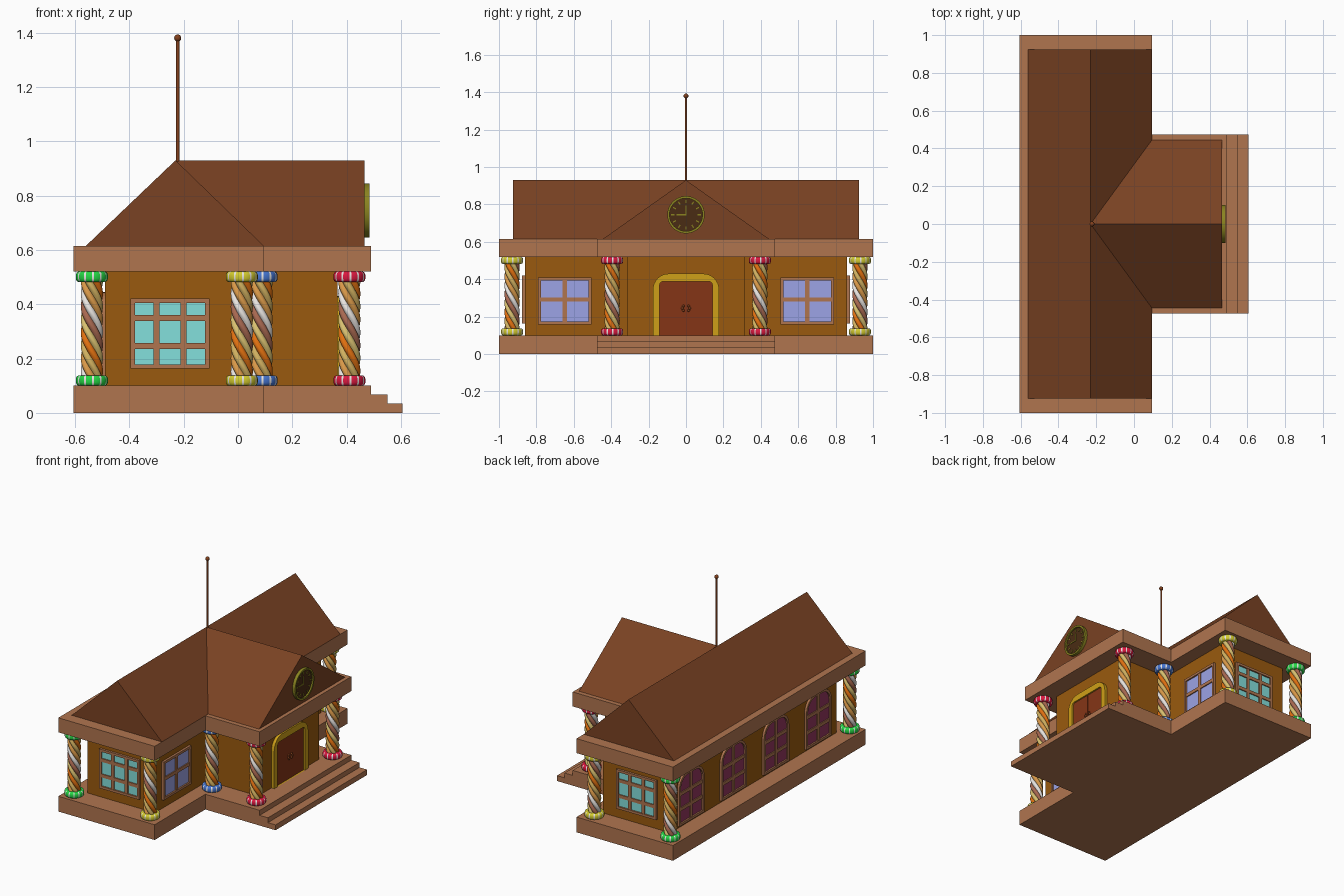
import bpy, bmesh, math
from mathutils import Matrix, Vector

if "Cube" in bpy.data.objects:
    bpy.data.objects.remove(bpy.data.objects["Cube"])


def material(name, hexa):
    m = bpy.data.materials.get(name)
    if not m:
        m = bpy.data.materials.new(name)
        c = [int(hexa[i:i + 2], 16) / 255 for i in (0, 2, 4)]
        m.diffuse_color = [((v + .055) / 1.055) ** 2.4 if v > .04 else v / 12.92 for v in c] + [1]
        m.use_nodes = True
        m.node_tree.nodes["Principled BSDF"].inputs["Base Color"].default_value = m.diffuse_color
    return m


TRIM = material("trim", "b0754f")
WALL = material("wall", "9a5a0e")
ROOF = material("roof", "7a4223")
MAST = material("mast", "83401c")
DOOR = material("door", "853516")
GOLD = material("gold", "cfa018")
DARK = material("dark", "4a2c14")
OLIVE = material("olive", "8a8420")
CYAN = material("cyan_glass", "84e0dc")
LILAC = material("lilac_glass", "9ca4e6")
PLUM = material("plum_glass", "94375f")
WHITE = material("white", "e8e4e0")
STRANDS = [material("orange", "e07010"), material("cream", "d8c070"), material("cocoa", "a86850"),
           WHITE, material("caramel", "d89848"), material("honey", "d0b060")]


def finish(bm, name, mats, matrix=Matrix(), smooth=None):
    bmesh.ops.recalc_face_normals(bm, faces=bm.faces)
    me = bpy.data.meshes.new(name)
    bm.to_mesh(me)
    bm.free()
    me.transform(matrix)
    for m in mats:
        me.materials.append(m)
    ob = bpy.data.objects.new(name, me)
    bpy.context.collection.objects.link(ob)
    if smooth:
        bpy.ops.object.select_all(action='DESELECT')
        ob.select_set(True)
        bpy.context.view_layer.objects.active = ob
        bpy.ops.object.shade_smooth_by_angle(angle=math.radians(smooth))
    return ob


def prism(bm, outline, d0, d1):
    a, b = [[bm.verts.new((u, v, d)) for u, v in outline] for d in (d0, d1)]
    bm.faces.new(a)
    bm.faces.new(b)
    for i in range(len(a)):
        j = (i + 1) % len(a)
        bm.faces.new((a[i], a[j], b[j], b[i]))


def ring(bm, outer, inner, d0, d1):
    loops = [[bm.verts.new((u, v, d)) for u, v in o]
             for o, d in ((outer, d0), (outer, d1), (inner, d1), (inner, d0))]
    n = len(outer)
    for k in range(4):
        p, q = loops[k], loops[(k + 1) % 4]
        for i in range(n):
            j = (i + 1) % n
            bm.faces.new((p[i], p[j], q[j], q[i]))


def slab(name, outline, z0, z1, mat):
    bm = bmesh.new()
    prism(bm, outline, z0, z1)
    return finish(bm, name, [mat])


def rect(u0, v0, u1, v1):
    return [(u0, v0), (u1, v0), (u1, v1), (u0, v1)]


def arch(w, v0, v1, r):
    """Rectangle with rounded top corners, centred on u = 0."""
    if not r:
        return rect(-w, v0, w, v1)
    pts = [(-w, v0), (w, v0)]
    for cx, a0 in ((w - r, 0), (r - w, 90)):
        for k in range(9):
            a = math.radians(a0 + k * 11.25)
            pts.append((cx + r * math.cos(a), v1 - r + r * math.sin(a)))
    return pts


def facing(x, y, angle):
    """Local u = across, v = up, depth = outward, at a wall point."""
    n = Vector((math.cos(angle), math.sin(angle), 0))
    u = Vector((-n.y, n.x, 0))
    m = Matrix((u, Vector((0, 0, 1)), n)).transposed().to_4x4()
    return Matrix.Translation((x, y, 0)) @ m


def window(name, mx, w, v0, v1, r, cols, rows, glass):
    t = 0.016
    bm = bmesh.new()
    ring(bm, arch(w, v0, v1, r), arch(w - t, v0 + t, v1 - t, r and r - t), 0, .015)
    for u in cols:
        prism(bm, rect(u - .011, v0 + t / 2, u + .011, v1 - t / 2), 0, .012)
    for v in rows:
        prism(bm, rect(-w + t / 2, v - .011, w - t / 2, v + .011), 0, .0115)
    finish(bm, name + "_frame", [TRIM], mx)
    bm = bmesh.new()
    prism(bm, arch(w - t / 2, v0 + t / 2, v1 - t / 2, r and r - t / 2), -.005, .005)
    finish(bm, name + "_glass", [glass], mx)


# T-shaped floor, eaves and walls
def tee(x0, x1, x2, yo, yi):
    return [(x0, -yo), (x1, -yo), (x1, -yi), (x2, -yi), (x2, yi), (x1, yi), (x1, yo), (x0, yo)]


foot = tee(-.605, .095, .49, 1, .475)
slab("base", foot, 0, .1, TRIM)
slab("eaves", foot, .52, .615, TRIM)
slab("walls", tee(-.49, 0, .367, .862, .315), .1, .52, WALL)
slab("step_upper", rect(.49, -.475, .55, .475), 0, .067, TRIM)
slab("step_lower", rect(.55, -.475, .605, .475), 0, .035, TRIM)

# Cross-gabled roof
b, t = .615, .93
bm = bmesh.new()
P = [bm.verts.new(p) for p in (
    (-.56, -.925, b), (-.56, .925, b), (-.23, -.925, t), (-.23, .925, t), (.095, -.925, b), (.095, .925, b),
    (-.23, 0, t), (.095, -.445, b), (.095, .445, b), (.465, -.445, b), (.465, .445, b), (.465, 0, t))]
for f in ((0, 2, 6, 3, 1), (0, 4, 2), (1, 3, 5), (2, 4, 7, 6), (3, 6, 8, 5), (6, 7, 9, 11),
          (6, 11, 10, 8), (9, 10, 11), (0, 1, 5, 8, 10, 9, 7, 4)):
    bm.faces.new([P[i] for i in f])
finish(bm, "roof", [ROOF])

# Mast with ball
bm = bmesh.new()
bmesh.ops.create_cone(bm, cap_ends=True, segments=16, radius1=.006, radius2=.006, depth=.47,
                      matrix=Matrix.Translation((-.222, 0, 1.145)))
bmesh.ops.create_uvsphere(bm, u_segments=16, v_segments=10, radius=.013,
                          matrix=Matrix.Translation((-.222, 0, 1.38)))
finish(bm, "mast", [MAST], smooth=40)

# Windows on all sides
for s, side in ((-1, "front"), (1, "rear")):
    window(side + "_end_window", facing(-.25, s * .862, s * math.pi / 2), .145, .163, .421, 0,
           (-.05, .05), (.247, .349), CYAN)
    window(side + "_porch_window", facing(0, s * .648, 0), .143, .158, .41, 0, (0,), (.292,), LILAC)
for i, y in enumerate((-.66, -.22, .22, .66)):
    window(f"back_window_{i + 1}", facing(-.49, y, math.pi), .13, .115, .445, .09, (0,), (.22, .32), PLUM)

# Door with gold surround
mx = facing(.367, 0, 0)
bm = bmesh.new()
ring(bm, arch(.177, .1, .43, .085), arch(.141, .1, .388, 0.02), 0, .02)
finish(bm, "door_surround", [GOLD], mx)
for s in (-1, 1):
    bm = bmesh.new()
    prism(bm, rect(min(s * .001, s * .143), .1, max(s * .001, s * .143), .39), -.003, .01)
    finish(bm, "door_leaf", [DOOR], mx)
    bm = bmesh.new()
    for du, dv in ((0, .012), (0, -.012), (.006, 0)):
        bmesh.ops.create_uvsphere(bm, u_segments=12, v_segments=8, radius=.007,
                                  matrix=Matrix.Translation((s * (.014 + du), .245 + dv, .013)))
    finish(bm, "door_handle", [MAST], mx, 40)

# Gable clock
mx = facing(.465, 0, 0) @ Matrix.Translation((0, .745, 0))


def circle(r, n=48):
    return [(r * math.cos(2 * math.pi * k / n), r * math.sin(2 * math.pi * k / n)) for k in range(n)]


bm = bmesh.new()
ring(bm, circle(.1), circle(.088), -.005, .02)
finish(bm, "clock_rim", [OLIVE], mx, 30)
bm = bmesh.new()
prism(bm, circle(.09), -.005, .01)
finish(bm, "clock_face", [DARK], mx, 30)
bm = bmesh.new()
prism(bm, rect(-.003, -.003, .003, .05), .01, .014)
prism(bm, rect(-.052, -.003, -.003, .003), .01, .014)
for k in range(12):
    start = len(bm.verts)
    prism(bm, rect(.062, -.003, .08, .003), .01, .013)
    bm.verts.ensure_lookup_table()
    bmesh.ops.rotate(bm, verts=bm.verts[start:], cent=(0, 0, 0), matrix=Matrix.Rotation(k * math.pi / 6, 3, 'Z'))
finish(bm, "clock_marks", [OLIVE], mx)


# Candy-twist columns with striped caps
def lathe(name, rows, n, mats, index, matrix=Matrix(), smooth=40):
    bm = bmesh.new()
    loops = [[bm.verts.new(fn(k)) for k in range(n)] for fn in rows]
    for p, q in zip(loops, loops[1:]):
        for k in range(n):
            j = (k + 1) % n
            bm.faces.new((p[k], p[j], q[j], q[k])).material_index = index(k)
    bm.faces.new(loops[0])
    bm.faces.new(loops[-1])
    return finish(bm, name, mats, matrix, smooth)


def rope_row(z):
    def point(k):
        a = 2 * math.pi * k / 36
        r = .031 + .010 * abs(math.sin(3 * a)) ** .8
        a -= (z - .13) * 22
        return (r * math.cos(a), r * math.sin(a), z)
    return point


def cap_row(r, z):
    return lambda k: (r * math.cos(math.pi * k / 24), r * math.sin(math.pi * k / 24), z)


CAPS = {"green": "25d845", "yellow": "d4cc30", "blue": "4474d0", "red": "dc1840"}
for colour, x, y in (("green", -.538, .93), ("yellow", .014, .93), ("blue", .087, .395), ("red", .41, .395)):
    stripe = material(colour + "_stripe", CAPS[colour])
    for s in (-1, 1):
        mx = Matrix.Translation((x, s * y, 0))
        lathe(colour + "_column_shaft", [rope_row(.13 + .36 * i / 36) for i in range(37)], 36,
              STRANDS, lambda k: k // 6, mx, 50)
        for part, z in (("foot", .1), ("head", .482)):
            prof = ((.05, 0), (.056, .004), (.059, .012), (.059, .026), (.056, .034), (.05, .038))
            lathe(f"{colour}_column_{part}", [cap_row(r, z + h) for r, h in prof], 48,
                  [stripe, WHITE], lambda k: 1 if k % 4 == 0 else 0, mx)
